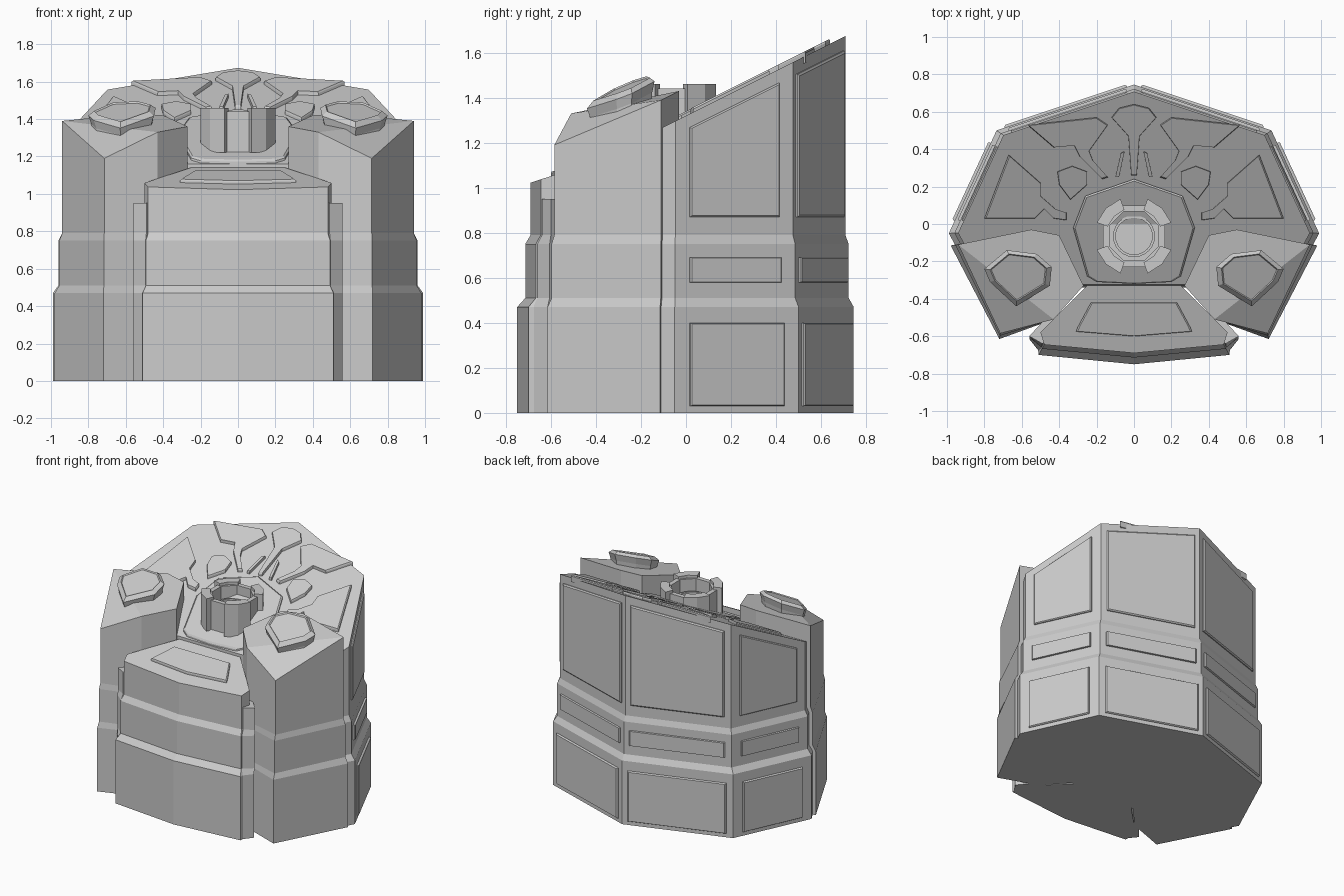
import bpy, bmesh
from math import cos, sin, pi, radians
from mathutils import Vector

cube = bpy.data.objects.get("Cube")
if cube:
    bpy.data.objects.remove(cube)


def loft(name, rings, mirror=False, crease=None, closed=False):
    """Skin stacked rings; cap the ends, or join last to first when closed."""
    bm = bmesh.new()
    vs = [[bm.verts.new(p) for p in ring] for ring in rings]
    n = len(vs[0])
    pairs = list(zip(vs, vs[1:])) + ([(vs[-1], vs[0])] if closed else [])
    for lo, hi in pairs:
        for i in range(n):
            j = (i + 1) % n
            bm.faces.new((lo[i], lo[j], hi[j], hi[i]))
    if not closed:
        bm.faces.new(vs[0][::-1])
        top = vs[-1]
        if crease:
            a, b = crease
            bm.faces.new(top[a:b + 1])
            bm.faces.new(top[b:] + top[:a + 1])
        else:
            bm.faces.new(top)
    bmesh.ops.recalc_face_normals(bm, faces=bm.faces)
    mesh = bpy.data.meshes.new(name)
    bm.to_mesh(mesh)
    bm.free()
    ob = bpy.data.objects.new(name, mesh)
    bpy.context.collection.objects.link(ob)
    if mirror:
        ob.modifiers.new("Mirror", "MIRROR").use_mirror_merge = False
    return ob


def sym(half):
    """Complete a half outline given from the centre line round to it again."""
    return half + [(-x, y) for x, y in reversed(half) if x > 0]


def scaled(pts, s):
    return [(x * s, y * s) for x, y in pts]


def grown(pts, s):
    cx = sum(p[0] for p in pts) / len(pts)
    cy = sum(p[1] for p in pts) / len(pts)
    return [(cx + (x - cx) * s, cy + (y - cy) * s) for x, y in pts]


def at(pts, z):
    return [(x, y, z(x, y) if callable(z) else z) for x, y in pts]


def banded(base, top, ztop):
    """Two stepped-in belts below a sloping top."""
    mid = [(a[0] * .4 + b[0] * .6, a[1] * .4 + b[1] * .6) for a, b in zip(base, top)]
    steps = [(base, 0), (base, .47), (mid, .51), (mid, .75), (top, .79)]
    return [at(p, z) for p, z in steps] + [ztop if isinstance(ztop, list) else at(top, ztop)]


def roof(x, y):
    return 1.32 + .5 * y


def bay_roof(x, y):
    return 1.25 + .33 * y


def plate(name, pts, plane, height, mirror=True, shrink=.97):
    return loft(name, [at(pts, lambda x, y: plane(x, y) - .03),
                       at(pts, lambda x, y: plane(x, y) + height * .6),
                       at(grown(pts, shrink), lambda x, y: plane(x, y) + height)], mirror)


# Main body with a sloping roof
body = sym([(0, .745), (.735, .5), (.99, -.05), (.955, -.115), (.5, -.3), (.3, -.34)])
loft("main_body", banded(body, scaled(body, .95), roof))

# Raised wall panels, three on each of the four rear walls
WALLS = [("rear", body[0], body[1], .05, .94), ("side", body[1], body[2], .12, .88)]
BANDS = [("lower", 1, .03, .40), ("middle", .97, .58, .69), ("upper", .95, .87, None)]
for side, p, q, t0, t1 in WALLS:
    for band, s, z0, z1 in BANDS:
        a, b = Vector(p).to_3d() * s, Vector(q).to_3d() * s
        ends = [a.lerp(b, t0), a.lerp(b, t1)]
        out = (b - a).cross(Vector((0, 0, 1))).normalized()
        if out.dot(a + b) < 0:
            out = -out
        tops = [z1 or roof(e.x, e.y) - .06 for e in ends]
        quad = [Vector((ends[i].x, ends[i].y, z))
                for i, z in ((0, z0), (1, z0), (1, tops[1]), (0, tops[0]))]
        centre = sum(quad, Vector()) / 4
        face = [centre + (v - centre) * .975 + out * .014 for v in quad]
        loft(f"{side}_{band}_panel", [[v - out * .02 for v in quad],
                                      [v + out * .007 for v in quad], face], True)

# Front bay and its side flanges
bay = sym([(0, -.75), (.51, -.7), (.52, -.6), (.25, -.33)])
bay_top = sym([(0, -.69), (.48, -.645), (.5, -.58), (.25, -.33)])
loft("front_bay", banded(bay, bay_top, bay_roof))
plate("bay_roof_panel", sym([(0, -.6), (.31, -.575), (.3, -.55), (.23, -.42)]),
      bay_roof, .018, False)
flange = [(.5, -.69), (.56, -.615), (.45, -.48), (.38, -.55)]
flange_top = [(.49, -.64), (.56, -.6), (.45, -.48), (.38, -.55)]
loft("bay_flange", banded(flange, flange_top, .95), True)

# Front corner pillars with a folded top
pillar = [(.72, -.615), (.98, -.115), (.55, -.03), (.4, -.06), (.27, -.33), (.43, -.51)]
pillar_top = [(.715, -.585), (.94, -.11)] + pillar[2:]
heights = [1.19, 1.39, 1.43, 1.42, 1.36, 1.33]
crown = [(x, y, z) for (x, y), z in zip(pillar_top, heights)]
loft("corner_pillar", banded(pillar, pillar_top, crown), True, crease=(1, 5))

# Faceted caps on the pillars
cap = [(.44, -.23), (.52, -.16), (.68, -.14), (.8, -.24), (.77, -.31), (.63, -.44), (.45, -.33)]


def cap_plane(lift):
    return lambda x, y: 1.375 + .42 * (y + .28) - .1 * (x - .62) + lift


loft("pillar_cap", [at(grown(cap, s), cap_plane(h))
                    for s, h in ((.88, -.08), (.92, 0), (1, .045), (.84, .068), (.8, .06))], True)

# Raised roof plates
plate("roof_side_plate", [(.67, .37), (.8, .03), (.53, .03), (.48, .08), (.43, .03), (.36, .02),
                          (.36, .06), (.42, .08), (.5, .15), (.5, .22)], roof, .022)
plate("roof_corner_plate", [(.57, .53), (.43, .41), (.32, .42), (.29, .36), (.17, .24), (.14, .25),
                            (.22, .34), (.24, .39), (.14, .53), (.2, .57)], roof, .022)
plate("roof_centre_plate", sym([(0, .64), (.08, .62), (.12, .57), (.03, .47), (.015, .26)]),
      roof, .022, False)
plate("roof_rib", [(.05, .39), (.07, .38), (.1, .25), (.08, .25)], roof, .022)
plate("roof_small_plate", [(.25, .21), (.25, .28), (.33, .31), (.41, .28), (.4, .21), (.34, .13)],
      roof, .022)

# Collar plate around the round socket
plate("socket_collar", sym([(0, .24), (.26, .15), (.325, -.02), (.25, -.28), (.2, -.31), (0, -.32)]),
      roof, .02, False)

# Socket: eight-sided tube, four outer shields, floor and rivets
CY = -.065


def circle(r, n, turn=0):
    return [(r * cos(turn + 2 * pi * i / n), CY + r * sin(turn + 2 * pi * i / n)) for i in range(n)]


outer, inner = circle(.178, 8, pi / 8), circle(.142, 8, pi / 8)
loft("socket_tube", [at(outer, 1.1), at(outer, 1.44), at(inner, 1.44), at(inner, 1.1)], closed=True)
for k in range(4):
    angles = [radians(45 + 90 * k + d) for d in (-25, 0, 25)]
    ring = [(r * cos(a), CY + r * sin(a))
            for r, seq in ((.212, angles), (.15, angles[::-1])) for a in seq]
    loft("socket_shield", [at(ring, 1.22), at(ring, 1.46)])
loft("socket_floor", [at(circle(.15, 16), 1.15), at(circle(.15, 16), 1.34)])
wide, narrow = circle(.112, 24), circle(.098, 24)
loft("socket_floor_ring", [at(wide, 1.33), at(wide, 1.36), at(narrow, 1.36), at(narrow, 1.33)],
     closed=True)
for x, y in circle(.127, 8):
    dot = [(x + .006 * cos(i * pi / 3), y + .006 * sin(i * pi / 3)) for i in range(6)]
    loft("socket_rivet", [at(dot, 1.33), at(dot, 1.348)])
